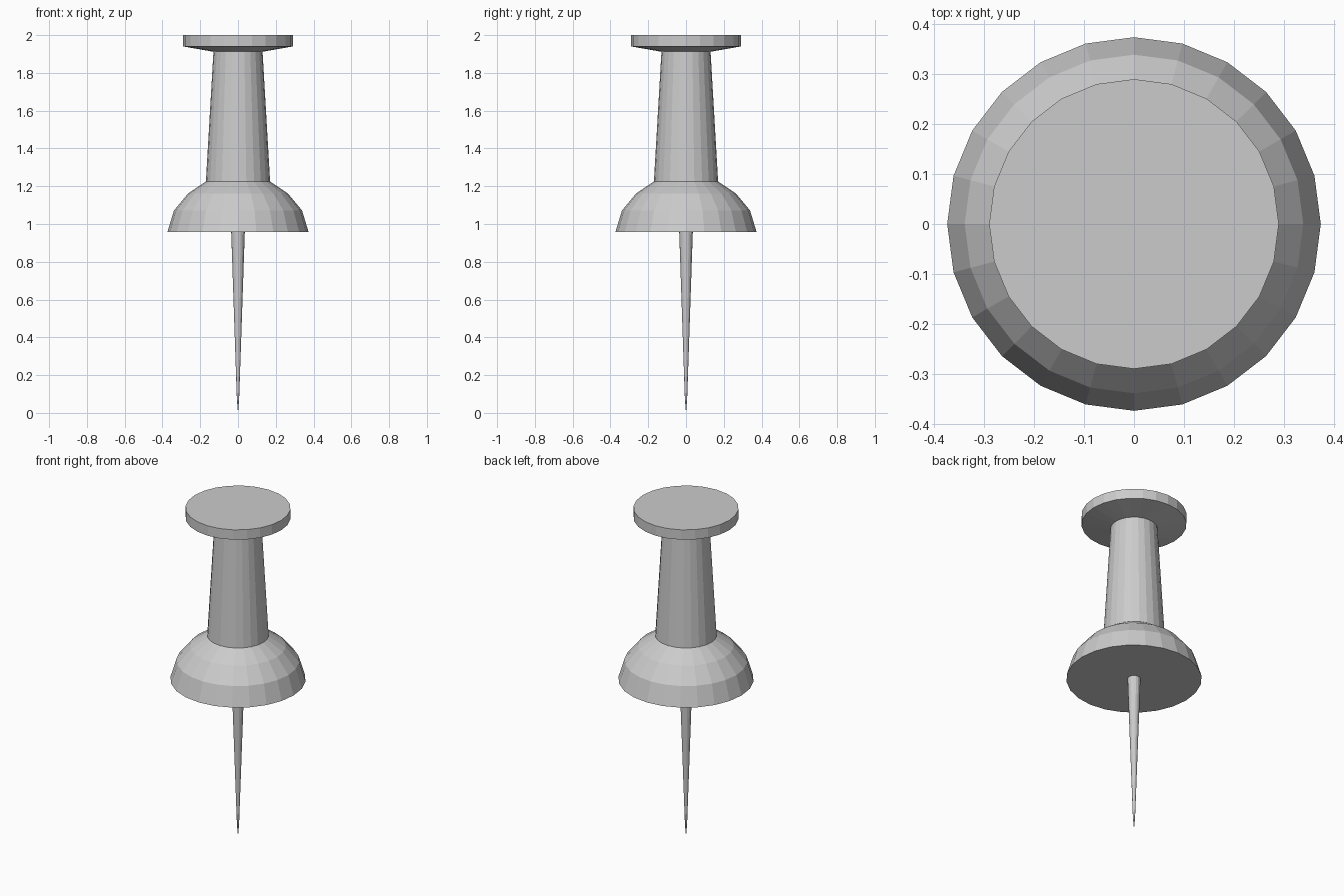
import bpy, bmesh
from math import cos, sin, pi

if "Cube" in bpy.data.objects:
    bpy.data.objects.remove(bpy.data.objects["Cube"])


def lathe(name, profile, sides):
    """Revolve (radius, z) points, listed bottom to top, into a closed flat-faced solid."""
    bm = bmesh.new()
    rings = []
    for r, z in profile:
        if r == 0:
            rings.append([bm.verts.new((0, 0, z))] * sides)
        else:
            rings.append([bm.verts.new((r * cos(2 * pi * i / sides), r * sin(2 * pi * i / sides), z))
                          for i in range(sides)])
    for low, high in zip(rings, rings[1:]):
        for i in range(sides):
            j = (i + 1) % sides
            corners = [low[i], low[j], high[j], high[i]]
            bm.faces.new(list(dict.fromkeys(corners)))
    # Close open ends
    for ring, (r, _) in ((rings[0], profile[0]), (rings[-1], profile[-1])):
        if r > 0:
            bm.faces.new(ring)
    bmesh.ops.recalc_face_normals(bm, faces=bm.faces)
    mesh = bpy.data.meshes.new(name)
    bm.to_mesh(mesh)
    bm.free()
    obj = bpy.data.objects.new(name, mesh)
    bpy.context.collection.objects.link(obj)
    return obj


# Handle: domed collar, tapered grip and flat cap in one turned piece
lathe("handle", [(0.374, 0.957), (0.339, 1.072), (0.264, 1.162), (0.17, 1.225),
                 (0.13, 1.912), (0.29, 1.94), (0.29, 2.0)], 24)

# Steel needle, sharpened at the tip
lathe("needle", [(0, 0), (0.006, 0.07), (0.036, 0.957)], 16)
